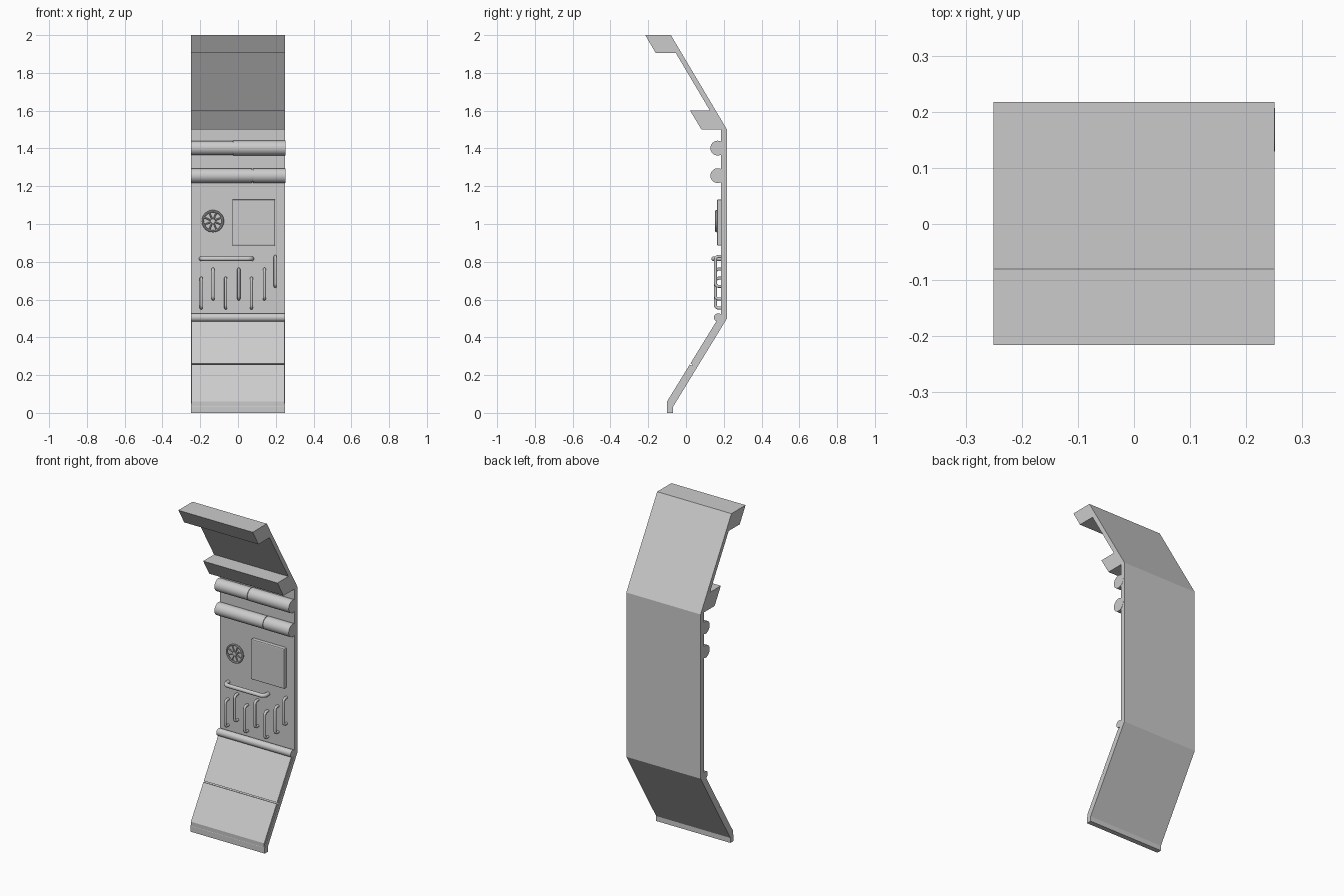
import bpy, bmesh, math
from mathutils import Vector, Matrix

if "Cube" in bpy.data.objects:
    bpy.data.objects.remove(bpy.data.objects["Cube"])

HALF = 0.25
WALL_Y = 0.186   # inner face of the upright wall


def finish(name, bm, bevel=0.0, smooth=False):
    bmesh.ops.recalc_face_normals(bm, faces=bm.faces)
    me = bpy.data.meshes.new(name)
    bm.to_mesh(me)
    bm.free()
    ob = bpy.data.objects.new(name, me)
    bpy.context.collection.objects.link(ob)
    if bevel:
        m = ob.modifiers.new("bevel", 'BEVEL')
        m.width, m.segments = bevel, 2
    if smooth:
        bpy.ops.object.select_all(action='DESELECT')
        ob.select_set(True)
        bpy.context.view_layer.objects.active = ob
        bpy.ops.object.shade_smooth_by_angle(angle=math.radians(35))
    return ob


def prism(name, profile, x0=-HALF, x1=HALF, bevel=0.0):
    """Extrude a (y, z) profile along x."""
    bm = bmesh.new()
    face = bm.faces.new([bm.verts.new((x0, y, z)) for y, z in profile])
    new = bmesh.ops.extrude_face_region(bm, geom=[face])["geom"]
    bmesh.ops.translate(bm, vec=(x1 - x0, 0, 0),
                        verts=[v for v in new if isinstance(v, bmesh.types.BMVert)])
    return finish(name, bm, bevel)


def add_rod(bm, a, b, r, sides=32):
    a, b = Vector(a), Vector(b)
    rot = (b - a).to_track_quat('Z', 'Y').to_matrix().to_4x4()
    bmesh.ops.create_cone(bm, cap_ends=True, segments=sides, radius1=r, radius2=r,
                          depth=(b - a).length,
                          matrix=Matrix.Translation((a + b) / 2) @ rot)


def rod(name, a, b, r, sides=32):
    bm = bmesh.new()
    add_rod(bm, a, b, r, sides)
    return finish(name, bm, smooth=True)


def handle(name, a, b, out_y, r):
    """Round bar standing off the wall between two (x, z) points, with rounded corners."""
    a, b = Vector((a[0], 0, a[1])), Vector((b[0], 0, b[1]))
    d = (b - a).normalized()
    c = r * 2.0
    a, b = a + d * r, b - d * r
    pts = []
    for end, inward in ((a, d), (b, -d)):
        arc = [end + Vector((0, WALL_Y + 0.01, 0))]
        for i in range(6):
            t = i / 5 * math.pi / 2
            arc.append(end + inward * c * (1 - math.cos(t))
                       + Vector((0, out_y + r + c * (1 - math.sin(t)), 0)))
        pts.append(arc)
    path = pts[0] + pts[1][::-1]
    side = d.cross(Vector((0, 1, 0)))
    bm = bmesh.new()
    rings = []
    for i, p in enumerate(path):
        t = (path[min(i + 1, len(path) - 1)] - path[max(i - 1, 0)]).normalized()
        n = t.cross(side)
        rings.append([bm.verts.new(p + r * (math.cos(k * math.pi / 6) * side
                                            + math.sin(k * math.pi / 6) * n))
                      for k in range(12)])
    for r0, r1 in zip(rings, rings[1:]):
        for k in range(12):
            bm.faces.new((r0[k], r0[k - 1], r1[k - 1], r1[k]))
    bm.faces.new(rings[0])
    bm.faces.new(rings[-1])
    return finish(name, bm, smooth=True)


# Bent wall shell: foot, sloped lower wall, upright wall, sloped upper wall
prism("wall_shell", [(-0.10, 0), (-0.07, 0), (-0.07, 0.03), (0.217, 0.5), (0.217, 1.5),
                     (-0.08, 2.0), (-0.11, 2.0), (WALL_Y, 1.5), (WALL_Y, 0.5), (-0.10, 0.035)])

# Slanted overhead beams
prism("top_beam", [(-0.216, 2.0), (-0.10, 2.0), (-0.045, 1.905), (-0.16, 1.905)])
prism("lower_beam", [(0.022, 1.6), (0.135, 1.6), (0.19, 1.5), (0.082, 1.5)])

# Cladding plates on the sloped lower wall
def slope(z, off=0.0):
    return (-0.10 + (z - 0.035) * 0.286 / 0.465 - off, z)

prism("lower_cladding", [slope(0.036), slope(0.25), slope(0.256, 0.016),
                         slope(0.061, 0.016)], -0.247, 0.246)
prism("upper_cladding", [slope(0.256), slope(0.485), slope(0.49, 0.016),
                         slope(0.262, 0.016)], -0.247, 0.246)

# Large pipes, each in two lengths joined at a narrow seam
for n, z, seam in (("upper", 1.402, -0.028), ("lower", 1.256, 0.077)):
    y = 0.168
    rod(f"{n}_pipe_left", (-HALF, y, z), (seam - 0.002, y, z), 0.038)
    rod(f"{n}_pipe_right", (seam + 0.002, y, z), (HALF + 0.001, y, z), 0.039)
    rod(f"{n}_pipe_core", (seam - 0.01, y, z), (seam + 0.01, y, z), 0.034)

# Thin pipe along the lower bend
rod("bend_pipe", (-HALF, 0.17, 0.505), (HALF, 0.17, 0.505), 0.022)

# Square cover panel
prism("cover_panel", [(0.164, 0.885), (0.195, 0.885), (0.195, 1.13), (0.164, 1.13)],
      -0.03, 0.197, bevel=0.006)

# Valve wheel: rim, spokes, hub and shaft
cx, cz, wy = -0.133, 1.015, 0.160
bpy.ops.mesh.primitive_torus_add(location=(cx, wy, cz), rotation=(math.pi / 2, 0, 0),
                                 major_radius=0.053, minor_radius=0.006,
                                 major_segments=32, minor_segments=8)
bpy.context.object.name = "valve_rim"
bpy.ops.object.shade_smooth_by_angle()
bm = bmesh.new()
for i in range(8):
    t = i * math.pi / 4 + math.pi / 8
    add_rod(bm, (cx, wy, cz),
            (cx + 0.052 * math.cos(t), wy, cz + 0.052 * math.sin(t)), 0.004, 8)
finish("valve_spokes", bm, smooth=True)
rod("valve_hub", (cx, 0.154, cz), (cx, 0.168, cz), 0.012, 16)
rod("valve_shaft", (cx, 0.16, cz), (cx, 0.195, cz), 0.008, 16)

# Grab handles: one horizontal, seven staggered uprights
handle("horizontal_handle", (-0.207, 0.816), (0.085, 0.816), 0.134, 0.012)
for i, (x, z) in enumerate(((-0.195, 0.547), (-0.132, 0.595), (-0.065, 0.547), (0.004, 0.595),
                            (0.071, 0.547), (0.140, 0.595), (0.197, 0.662))):
    handle(f"upright_handle_{i + 1}", (x, z), (x, z + 0.174), 0.148, 0.008)
